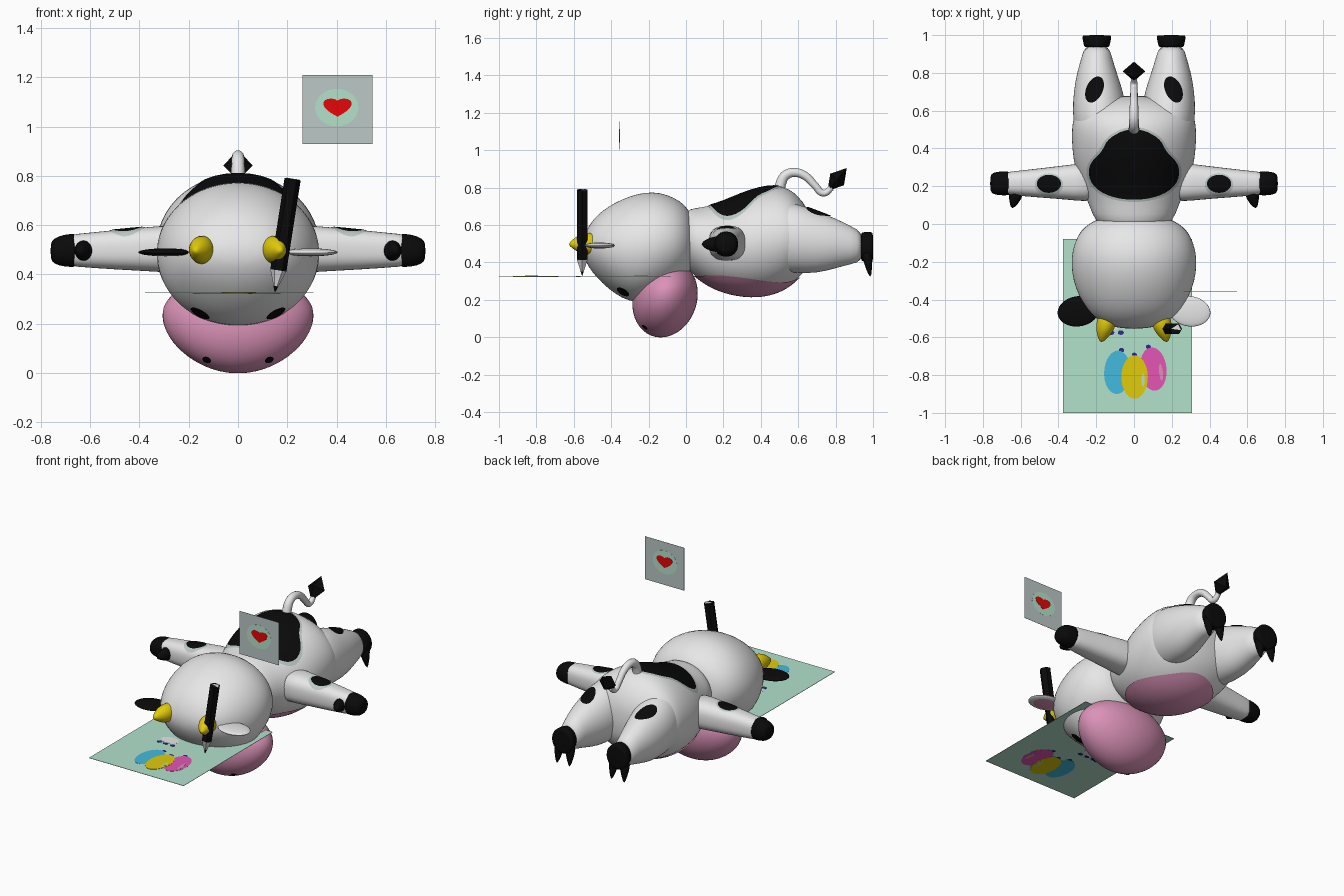
import bpy, bmesh, math
from mathutils import Vector, Matrix
from mathutils.bvhtree import BVHTree

if "Cube" in bpy.data.objects:
    bpy.data.objects.remove(bpy.data.objects["Cube"])


def mat(name, r, g, b):
    m = bpy.data.materials.new(name)
    m.diffuse_color = (r, g, b, 1)
    m.use_nodes = True
    m.node_tree.nodes["Principled BSDF"].inputs["Base Color"].default_value = m.diffuse_color
    return m


WHITE = mat("white", .84, .84, .84)
BLACK = mat("black", .003, .003, .003)
PINK = mat("pink", .71, .29, .48)
GREEN = mat("pale green", .45, .76, .60)
GREY = mat("grey teal", .50, .58, .57)
RED = mat("red", .78, .002, .002)
YELLOW = mat("yellow", .76, .60, .003)
CYAN = mat("cyan", .055, .50, .73)
MAGENTA = mat("magenta", .78, .09, .46)
NAVY = mat("navy", .025, .025, .28)


def finish(name, bm, *mats, smooth=True, subsurf=0):
    bmesh.ops.recalc_face_normals(bm, faces=bm.faces[:])
    me = bpy.data.meshes.new(name)
    for f in bm.faces:
        f.smooth = smooth
    bm.to_mesh(me)
    bm.free()
    for m in mats:
        me.materials.append(m)
    ob = bpy.data.objects.new(name, me)
    bpy.context.collection.objects.link(ob)
    if subsurf:
        mod = ob.modifiers.new("smooth", 'SUBSURF')
        mod.levels = mod.render_levels = subsurf
    return ob


def loft(name, axis, rings, m, n=32, subsurf=1, smooth=True, square=1):
    """Rings (t, centre1, centre2, radius1, radius2) along an axis; square < 1 squares them."""
    bm = bmesh.new()
    loops = []
    for t, c1, c2, r1, r2 in rings:
        loop = []
        for i in range(n):
            c, s = math.cos(math.tau * i / n), math.sin(math.tau * i / n)
            p = c1 + r1 * math.copysign(abs(c) ** square, c)
            q = c2 + r2 * math.copysign(abs(s) ** square, s)
            loop.append(bm.verts.new({'X': (t, p, q), 'Y': (p, t, q), 'Z': (p, q, t)}[axis]))
        loops.append(loop)
    for A, B in zip(loops, loops[1:]):
        for i in range(n):
            j = (i + 1) % n
            bm.faces.new((A[i], A[j], B[j], B[i]))
    bm.faces.new(loops[0])
    bm.faces.new(loops[-1])
    return finish(name, bm, m, smooth=smooth, subsurf=subsurf)


def span(rows):
    """(y, half width, z bottom, z top) -> loft rings centred on x = 0."""
    return [(y, 0, (b + t) / 2, w, (t - b) / 2) for y, w, b, t in rows]


def ellipsoid(name, loc, radii, *mats, rot=Matrix(), n=(48, 32), smooth=True, rule=None):
    bm = bmesh.new()
    bmesh.ops.create_uvsphere(bm, u_segments=n[0], v_segments=n[1], radius=1)
    if rule:
        for f in bm.faces:
            f.material_index = rule(f.calc_center_median())
    M = Matrix.Translation(loc) @ rot.to_4x4() @ Matrix.Diagonal((*radii, 1))
    bmesh.ops.transform(bm, matrix=M, verts=bm.verts[:])
    return finish(name, bm, *mats, smooth=smooth)


def patch(name, target, p, out, rx, ry, m, turn=0, lift=.006, taper=0, waist=0):
    """Painted oval that follows the surface of the target."""
    bpy.context.view_layer.update()
    tree = BVHTree.FromObject(target, bpy.context.evaluated_depsgraph_get())
    out, p = Vector(out).normalized(), Vector(p)
    u = Vector((1, 0, 0))
    u = (u - out * u.dot(out)).normalized()
    v = out.cross(u)
    bm = bmesh.new()

    def drop(a, b):
        a, b = a * math.cos(turn) - b * math.sin(turn), a * math.sin(turn) + b * math.cos(turn)
        q = p + u * a + v * b
        hit, nor, _, _ = tree.ray_cast(q + out, -out)
        if hit is None:
            hit, nor, _, _ = tree.find_nearest(q)
        return bm.verts.new(hit + nor * lift)

    n, k = 48, 12
    mid, prev = drop(0, 0), None
    for r in range(1, k + 1):
        ring = []
        for i in range(n):
            c, s = math.cos(math.tau * i / n), math.sin(math.tau * i / n)
            w = 1 - taper * s - waist * math.exp(-((s - .4) / .25) ** 2)
            ring.append(drop(rx * c * w * r / k, ry * s * r / k))
        for i in range(n):
            j = (i + 1) % n
            bm.faces.new((prev[i], prev[j], ring[j], ring[i]) if prev else (mid, ring[i], ring[j]))
        prev = ring
    return finish(name, bm, m)


def plate(name, outline, thick, m, M):
    """Flat outline given a thickness on both sides of its plane."""
    bm = bmesh.new()
    f = bm.faces.new([bm.verts.new((x, y, -thick / 2)) for x, y in outline])
    g = bmesh.ops.extrude_face_region(bm, geom=[f], use_keep_orig=True)["geom"]
    bmesh.ops.translate(bm, vec=(0, 0, thick), verts=[e for e in g if isinstance(e, bmesh.types.BMVert)])
    bmesh.ops.transform(bm, matrix=M, verts=bm.verts[:])
    return finish(name, bm, m, smooth=False)


def oval(cx, cy, rx, ry, turn=0, n=32):
    C, S = math.cos(turn), math.sin(turn)
    pts = [(rx * math.cos(math.tau * i / n), ry * math.sin(math.tau * i / n)) for i in range(n)]
    return [(cx + a * C - b * S, cy + a * S + b * C) for a, b in pts]


def box(x0, x1, y0, y1):
    return [(x0, y0), (x1, y0), (x1, y1), (x0, y1)]


# Torso, belly, head and muzzle
torso = loft("torso", 'Y', span([
    (-.05, .10, .42, .62), (0, .19, .37, .68), (.05, .22, .325, .69), (.12, .245, .275, .70),
    (.2, .28, .24, .725), (.3, .315, .218, .77), (.4, .328, .217, .802), (.48, .33, .235, .812),
    (.55, .326, .27, .795), (.6, .30, .315, .755), (.65, .22, .37, .69), (.68, .11, .45, .6)]), WHITE, 48)
patch("belly", torso, (0, .325, .2), (0, 0, -1), .24, .28, PINK)
head = loft("head", 'Y', span([
    (.035, .16, .38, .63), (.02, .205, .34, .67), (-.01, .255, .31, .71), (-.06, .30, .27, .745),
    (-.14, .328, .22, .775), (-.22, .333, .188, .775), (-.3, .322, .188, .755), (-.38, .293, .23, .72),
    (-.45, .25, .29, .675), (-.5, .202, .345, .625), (-.535, .145, .4, .57), (-.555, .06, .455, .51)]), WHITE, 48)
muzzle = ellipsoid("muzzle", (0, -.112, .206), (.302, .170, .211), PINK, rot=Matrix.Rotation(-.33, 4, 'X'))
for vert in muzzle.data.vertices:
    vert.co.x *= 1 + .7 * (min(vert.co.z, .27) - .2)

# Back spot with pale rim
patch("back_spot_rim", torso, (0, .315, .8), (0, 0, 1), .245, .198, GREY, lift=.003, taper=.22, waist=.1)
patch("back_spot", torso, (0, .315, .8), (0, 0, 1), .23, .185, BLACK, lift=.006, taper=.22, waist=.12)

for s, side in ((-1, "left"), (1, "right")):
    # Legs and cloven hooves
    rows = [(.36, .15, .53, .12, .16), (.5, .175, .535, .143, .188), (.6, .183, .528, .143, .186),
            (.7, .188, .507, .132, .166), (.8, .197, .502, .106, .134), (.88, .197, .492, .081, .102),
            (.95, .197, .483, .064, .077)]
    leg = loft(side + "_leg", 'Y', [(t, s * c, z, a, b) for t, c, z, a, b in rows], WHITE)
    patch(side + "_leg_spot", leg, (s * .208, .71, .68), (0, 0, 1), .042, .072, BLACK, turn=s * .38)
    loft(side + "_leg_hoof", 'Y', [(.935, s * .197, .483, .06, .07), (.94, s * .197, .483, .067, .078),
                                   (.965, s * .197, .483, .073, .08), (.995, s * .197, .48, .078, .082),
                                   (1, s * .197, .48, .072, .076)], BLACK)
    for k in (-1, 1):
        x = s * .197 + k * .04
        loft(side + "_hoof_prong", 'Z', [(.47, x, .967, .036, .03), (.4, x, .972, .032, .025),
                                         (.32, x + k * .006, .986, .004, .005)], BLACK, 16)
    # Arms, hooves and thumbs
    rows = [(.2, .22, .5, .11, .1), (.3, .222, .505, .097, .095), (.5, .217, .5, .077, .08),
            (.67, .215, .498, .061, .066), (.7, .215, .498, .055, .06)]
    arm = loft(side + "_arm", 'X', [(s * t, *r) for t, *r in rows], WHITE, square=.78)
    patch(side + "_arm_spot_rim", arm, (s * .45, .208, .55), (0, 0, 1), .075, .06, GREY, lift=.002)
    patch(side + "_arm_spot", arm, (s * .45, .213, .55), (0, 0, 1), .064, .046, BLACK, lift=.004)
    rows = [(.655, .215, .498, .055, .06), (.66, .215, .498, .064, .069), (.71, .215, .497, .064, .065),
            (.745, .215, .495, .057, .053), (.762, .215, .495, .045, .035)]
    loft(side + "_arm_hoof", 'X', [(s * t, *r) for t, *r in rows], BLACK, square=.9)
    loft(side + "_thumb", 'Y', [(.19, s * .625, .497, .045, .048), (.13, s * .627, .497, .035, .04),
                                (.082, s * .645, .497, .008, .01)], BLACK, 16)
    # Horns
    loft(side + "_horn", 'Y', [(-.46, s * .14, .5, .05, .055), (-.53, s * .147, .5, .053, .06),
                               (-.57, s * .155, .5, .045, .05), (-.605, s * .165, .498, .025, .025),
                               (-.625, s * .172, .497, .007, .007)], YELLOW, 24)
    # Ears with a pink inside
    ellipsoid(side + "_ear", (s * .295, -.462, .49), (.11, .08, .016),
              BLACK if s < 0 else WHITE, PINK, rot=Matrix.Rotation(s * -.15, 4, 'Z'),
              rule=lambda c: int(c.z < 0 and c.x ** 2 + c.y ** 2 < .5))
    # Eyes and nostrils
    patch(side + "_eye", head, (s * .158, -.345, .23), (s * .3, -.5, -.8), .042, .034, BLACK, turn=s * .5)
    patch(side + "_nostril", muzzle, (s * .125, -.225, .05), (0, -.7, -.6), .017, .018, BLACK)

# Tail and tuft
cu = bpy.data.curves.new("tail", 'CURVE')
cu.dimensions, cu.bevel_depth, cu.bevel_resolution, cu.use_fill_caps = '3D', .02, 4, True
path = [(.5, .74), (.507, .82), (.535, .867), (.585, .88), (.64, .86), (.69, .81), (.735, .77), (.78, .8)]
sp = cu.splines.new('BEZIER')
sp.bezier_points.add(len(path) - 1)
for i, (bp, (y, z)) in enumerate(zip(sp.bezier_points, path)):
    bp.co, bp.radius = (0, y, z), 1.5 - .1 * i
    bp.handle_left_type = bp.handle_right_type = 'AUTO'
cu.materials.append(WHITE)
bpy.context.collection.objects.link(bpy.data.objects.new("tail", cu))
ellipsoid("tail_tuft", (0, .808, .843), (.06, .048, .08), BLACK,
          rot=Matrix.Rotation(math.radians(-40), 4, 'X'), n=(4, 2), smooth=False)

# Pencil: lead, wood, shaft and pale end
TILT = Matrix.Translation((.15, -.555, .328)) @ Matrix.Rotation(.155, 4, 'Y')
for name, rows, m in (("pencil_lead", [(0, .001), (.025, .01)], BLACK),
                      ("pencil_wood", [(.025, .01), (.09, .033)], WHITE),
                      ("pencil_shaft", [(.09, .033), (.465, .033)], BLACK)):
    loft(name, 'Z', [(t, 0, 0, r, r) for t, r in rows], m, 6, 0, False).matrix_world = TILT
plate("pencil_end", [(-.025, 0), (.028, -.008), (.012, .024)], .003, WHITE,
      TILT @ Matrix.Translation((0, 0, .4655)))

# Paper with painted balloons
FLAT = Matrix.Translation((0, 0, .325))
plate("paper", box(-.377, .307, -1, -.08), .002, GREEN, FLAT)
for name, x, y, turn, m, th in (("cyan_balloon", -.088, -.785, -.05, CYAN, .004),
                                ("magenta_balloon", .102, -.768, .1, MAGENTA, .004),
                                ("yellow_balloon", .003, -.81, 0, YELLOW, .006)):
    plate(name, oval(x, y, .07, .115, turn), th, m, FLAT)
    plate(name + "_knot", oval(x * .75, y + .117, .014, .012), th - .001, NAVY, FLAT)
plate("magenta_shine", oval(.143, -.785, .01, .045, .1), .005, PINK, FLAT)
plate("yellow_shine", oval(.048, -.825, .008, .035), .007, GREEN, FLAT)
plate("paper_mark", oval(-.125, -.525, .06, .04), .004, WHITE, FLAT)
for x in (-.165, -.12, -.07):
    plate("paper_dash", oval(x, -.575, .016, .012), .005, NAVY, FLAT)

# Floating card with a heart
CARD = Matrix.Translation((.404, -.356, 1.07)) @ Matrix.Rotation(math.pi / 2, 4, 'X')
plate("card", box(-.142, .142, -.14, .14), .001, GREY, CARD)
plate("card_disc", oval(-.003, .008, .088, .076), .002, GREEN, CARD)
ts = [math.tau * i / 40 for i in range(40)]
heart = [(.0036 * 16 * math.sin(a) ** 3,
          .0029 * (13 * math.cos(a) - 3.8 * math.cos(2 * a) - 2 * math.cos(3 * a)) + .013) for a in ts]
plate("card_heart", heart, .004, RED, CARD)
